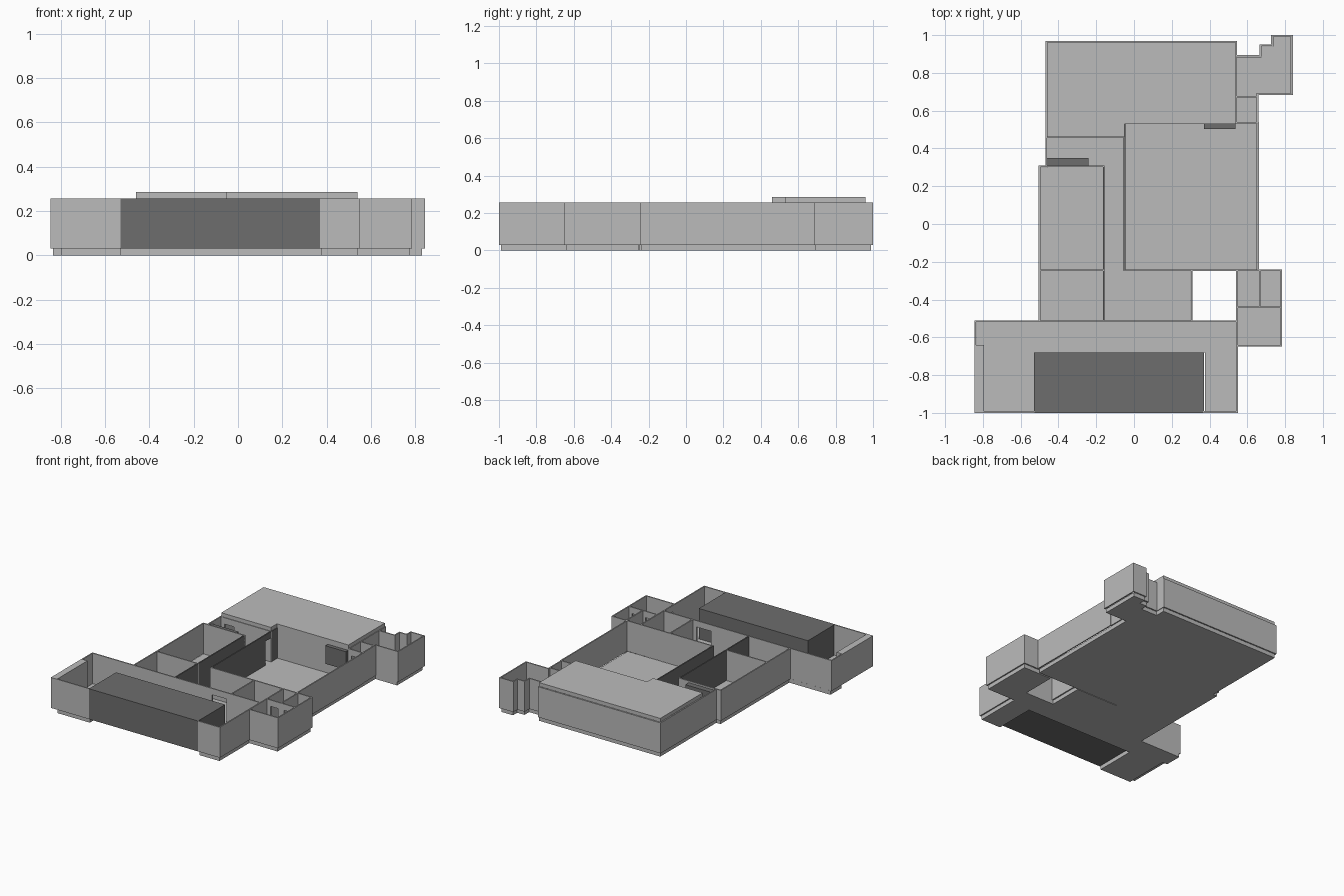
import bpy, bmesh

FLOOR, TOP, DOOR, T = 0.03, 0.257, 0.21, 0.009

old = bpy.data.objects.get("Cube")
if old:
    bpy.data.objects.remove(old, do_unlink=True)


def material(name, v):
    m = bpy.data.materials.new(name)
    m.use_nodes = True
    m.diffuse_color = (v, v, v, 1)
    m.node_tree.nodes["Principled BSDF"].inputs["Base Color"].default_value = (v, v, v, 1)
    return m


LIGHT = material("light grey", 0.5)
DARK = material("dark grey", 0.155)


def finish(name, bm, mat):
    bmesh.ops.recalc_face_normals(bm, faces=bm.faces)
    me = bpy.data.meshes.new(name)
    bm.to_mesh(me)
    bm.free()
    me.materials.append(mat)
    bpy.context.collection.objects.link(bpy.data.objects.new(name, me))


def add_prism(bm, outline, z0, z1):
    face = bm.faces.new([bm.verts.new((x, y, z0)) for x, y in outline])
    ext = bmesh.ops.extrude_face_region(bm, geom=[face], use_keep_orig=True)
    for v in ext["geom"]:
        if isinstance(v, bmesh.types.BMVert):
            v.co.z = z1


def rect(x0, y0, x1, y1):
    return [(x0, y0), (x1, y0), (x1, y1), (x0, y1)]


def prism(name, outline, z0, z1, mat=LIGHT):
    bm = bmesh.new()
    add_prism(bm, outline, z0, z1)
    finish(name, bm, mat)


def wall(name, a, b, doors=(), mat=LIGHT):
    """Straight wall along x or y, with door gaps given as spans along it."""
    axis = 0 if a[0] != b[0] else 1
    start, end = sorted((a[axis], b[axis]))
    line, h = a[1 - axis], T / 2
    bm = bmesh.new()

    def piece(s, e, z0):
        box = (s, line - h, e, line + h) if axis == 0 else (line - h, s, line + h, e)
        add_prism(bm, rect(*box), z0, TOP)

    pos = start - h
    for s, e in doors:
        piece(pos, s, FLOOR)
        piece(s, e, DOOR)
        pos = e
    piece(pos, end + h, FLOOR)
    finish(name, bm, mat)


def wall_run(name, pts):
    for i, (a, b) in enumerate(zip(pts, pts[1:])):
        wall(f"{name}_{i + 1}", a, b)


# Floor slabs, set in slightly from the walls
prism("front_room_floor", [(-0.795, -0.99), (-0.53, -0.99), (-0.53, -0.68), (0.375, -0.68),
      (0.375, -0.99), (0.54, -0.99), (0.54, -0.51), (-0.835, -0.51), (-0.835, -0.64),
      (-0.795, -0.64)], 0, FLOOR)
prism("left_room_floor", rect(-0.495, -0.51, -0.16, 0.3), 0, FLOOR)
prism("corridor_floor", [(-0.16, -0.51), (0.3, -0.51), (0.3, -0.245), (-0.05, -0.245),
      (-0.05, 0.46), (-0.46, 0.46), (-0.46, 0.3), (-0.16, 0.3)], 0, FLOOR)
prism("main_room_floor", rect(-0.05, -0.24, 0.65, 0.53), 0, FLOOR)
prism("side_rooms_floor", rect(0.54, -0.64, 0.775, -0.25), 0, FLOOR)
back_outline = [(-0.46, 0.46), (-0.05, 0.46), (-0.05, 0.53), (0.54, 0.53),
                (0.54, 0.96), (-0.46, 0.96)]
prism("back_room_floor", back_outline, 0, FLOOR)
prism("nook_floor", rect(0.54, 0.53, 0.65, 0.69), 0, FLOOR)
prism("corner_room_floor", [(0.54, 0.69), (0.83, 0.69), (0.83, 0.99), (0.735, 0.99),
      (0.735, 0.94), (0.675, 0.94), (0.675, 0.885), (0.54, 0.885)], 0, FLOOR)

# Front room with its large dark block
wall("front_wall_right", (-0.84, -0.995), (-0.53, -0.995))
wall("front_wall_left", (0.37, -0.995), (0.545, -0.995))
wall("front_room_right_wall", (-0.84, -0.995), (-0.84, -0.515))
wall("front_room_left_wall", (0.545, -0.995), (0.545, -0.515), [(-0.62, -0.55)])
wall("front_room_back_wall", (-0.84, -0.515), (0.545, -0.515), [(0.15, 0.27)])
prism("thick_corner_wall", rect(-0.844, -0.998, -0.795, -0.64), FLOOR, TOP)
prism("front_block", rect(-0.53, -1.0, 0.37, -0.68), FLOOR, TOP, DARK)

# Left room and corridor
wall("left_room_outer_wall", (-0.5, -0.515), (-0.5, 0.305))
wall("left_room_back_wall", (-0.5, 0.305), (-0.16, 0.305))
wall("left_room_divider", (-0.5, -0.245), (-0.16, -0.245))
wall("corridor_dark_wall", (-0.16, -0.51), (-0.16, 0.3), mat=DARK)
wall("corridor_end_wall", (0.305, -0.515), (0.305, -0.245))
wall("corridor_back_outer_wall", (-0.465, 0.305), (-0.465, 0.46))

# Main room
wall("main_room_dark_wall", (-0.05, -0.24), (-0.05, 0.525), [(0.39, 0.46)], DARK)
wall("main_room_front_wall", (-0.05, -0.245), (0.658, -0.245))
wall("main_room_outer_wall", (0.658, -0.245), (0.658, 0.535))
wall("main_room_back_wall", (-0.05, 0.535), (0.658, 0.535), [(0.565, 0.635)])

# Small rooms beside the courtyard gap
wall_run("side_rooms_wall", [(0.545, -0.515), (0.545, -0.245), (0.78, -0.245),
                             (0.78, -0.645), (0.545, -0.645)])
wall("side_rooms_divider", (0.545, -0.44), (0.78, -0.44), [(0.58, 0.64), (0.69, 0.75)])
wall("side_rooms_partition", (0.665, -0.44), (0.665, -0.245))

# Back room under the raised roof
wall_run("back_room_wall", [(-0.465, 0.46), (-0.465, 0.965), (0.54, 0.965), (0.54, 0.535)])
wall("back_room_front_wall", (-0.465, 0.46), (-0.05, 0.46), [(-0.43, -0.35)])
prism("back_room_roof", back_outline, TOP, 0.285)

# Nook and stepped corner room
wall("nook_outer_wall", (0.654, 0.535), (0.654, 0.685))
wall("nook_back_wall", (0.54, 0.673), (0.654, 0.673))
wall_run("corner_room_wall", [(0.654, 0.688), (0.838, 0.688), (0.838, 0.995), (0.73, 0.995),
                              (0.73, 0.947), (0.67, 0.947), (0.67, 0.89), (0.54, 0.89)])

# Dark wall cabinets
prism("main_room_cabinet", rect(0.37, 0.502, 0.538, 0.53), 0.11, 0.245, DARK)
prism("corridor_cabinet", rect(-0.46, 0.31, -0.24, 0.35), 0.11, 0.245, DARK)
